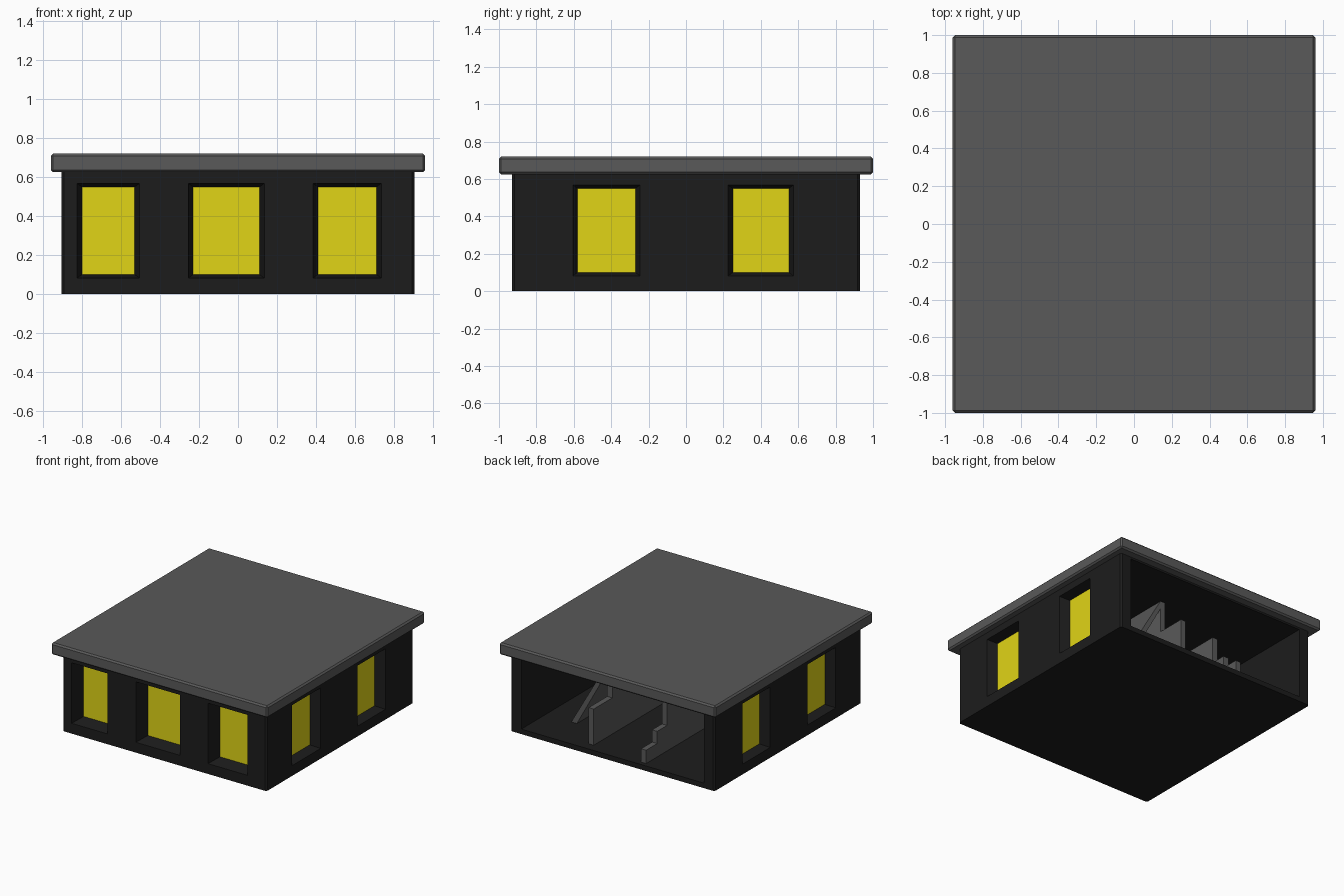
import bpy, bmesh
from math import radians
from mathutils import Matrix

if "Cube" in bpy.data.objects:
    bpy.data.objects.remove(bpy.data.objects["Cube"])


def material(name, rgb):
    m = bpy.data.materials.new(name)
    m.diffuse_color = (*rgb, 1)
    m.use_nodes = True
    m.node_tree.nodes["Principled BSDF"].inputs["Base Color"].default_value = m.diffuse_color
    return m


BLACK = material("black_wall", (0.012, 0.012, 0.012))
GREY = material("dark_grey", (0.1, 0.1, 0.1))
YELLOW = material("yellow_glass", (0.75, 0.66, 0.008))


def finish(name, bm, mat=None):
    bmesh.ops.recalc_face_normals(bm, faces=bm.faces)
    me = bpy.data.meshes.new(name)
    bm.to_mesh(me)
    bm.free()
    ob = bpy.data.objects.new(name, me)
    bpy.context.collection.objects.link(ob)
    if mat:
        me.materials.append(mat)
    return ob


def box_bm(x, y, z):
    bm = bmesh.new()
    bmesh.ops.create_cube(bm, size=1)
    for v in bm.verts:
        v.co = [r[0] if c < 0 else r[1] for r, c in zip((x, y, z), v.co)]
    return bm


def prism(name, profile, axis, a, b, mat):
    """Extrude a 2D profile along x (points are y,z) or y (points are x,z)."""
    bm = bmesh.new()
    put = (lambda p, t: (t, p[0], p[1])) if axis == "x" else (lambda p, t: (p[0], t, p[1]))
    face = bm.faces.new([bm.verts.new(put(p, a)) for p in profile])
    ext = bmesh.ops.extrude_face_region(bm, geom=[face])["geom"]
    move = (b - a, 0, 0) if axis == "x" else (0, b - a, 0)
    bmesh.ops.translate(bm, vec=move, verts=[g for g in ext if isinstance(g, bmesh.types.BMVert)])
    return finish(name, bm, mat)


def cut(ob, cutter):
    cutter.hide_render = True
    cutter.hide_viewport = True
    mod = ob.modifiers.new("cut", "BOOLEAN")
    mod.object = cutter
    mod.operation = "DIFFERENCE"
    mod.solver = "EXACT"


# Shell with narrow chamfers on the upright corners
bm = box_bm((-0.905, 0.905), (-0.93, 0.93), (0, 0.64))
upright = [e for e in bm.edges if abs(e.verts[0].co.z - e.verts[1].co.z) > 0.1]
bmesh.ops.bevel(bm, geom=upright, offset=0.012, segments=1, affect="EDGES")
shell = finish("wall_shell", bm, BLACK)

# Hollow room, open at the back
cut(shell, finish("room_cutter", box_bm((-0.81, 0.81), (-0.79, 1.2), (0.04, 0.61))))


# Windows: splayed recess with a yellow pane at the bottom of it
def window(name, u0, u1, depth, surface, angle):
    rot = Matrix.Rotation(radians(angle), 4, "Z")
    z0, z1 = 0.10, 0.55
    grow = 0.025 * 2
    bm = box_bm((u0, u1), (-2 * surface + depth, -depth), (z0, z1))
    for v in bm.verts:
        if v.co.y < -depth - 0.01:
            # splay continues past the wall surface
            v.co.y = -depth - 2 * (surface - depth)
            v.co.x += grow if v.co.x > (u0 + u1) / 2 else -grow
            v.co.z += 0.035 if v.co.z > 0.3 else -0.035
    bm.transform(rot)
    cut(shell, finish(name + "_recess_cutter", bm))
    bm = box_bm((u0, u1), (-depth - 0.004, -depth + 0.004), (z0, z1))
    bm.transform(rot)
    finish(name + "_pane", bm, YELLOW)


for i, (a, b) in enumerate([(-0.80, -0.53), (-0.23, 0.11), (0.41, 0.71)]):
    window(f"front_window_{i + 1}", a, b, 0.81, 0.93, 0)
for i, (a, b) in enumerate([(-0.58, -0.27), (0.25, 0.55)]):
    window(f"right_window_{i + 1}", a, b, 0.822, 0.905, 90)
    window(f"left_window_{i + 1}", -b, -a, 0.822, 0.905, -90)

# Roof slab with chamfered edges
bm = box_bm((-0.96, 0.96), (-1, 1), (0.625, 0.72))
bmesh.ops.bevel(bm, geom=bm.edges[:], offset=0.012, segments=1, affect="EDGES")
finish("roof", bm, GREY)

# Stepped partitions running front to back inside
prism("tall_partition",
      [(-0.8, 0.03), (0.855, 0.03), (0.855, 0.33), (0.62, 0.33), (0.62, 0.59), (-0.8, 0.59)],
      "x", 0.22, 0.265, GREY)
prism("stepped_partition",
      [(-0.8, 0.03), (0.895, 0.03), (0.895, 0.147), (0.755, 0.147), (0.755, 0.245),
       (0.63, 0.245), (0.63, 0.46), (-0.8, 0.46)],
      "x", -0.273, -0.228, GREY)

# Sloping panel leaning on the tall partition
prism("sloping_panel", [(0.54, 0.03), (0.59, 0.03), (0.265, 0.59), (0.24, 0.57)],
      "y", 0.62, -0.8, GREY)
